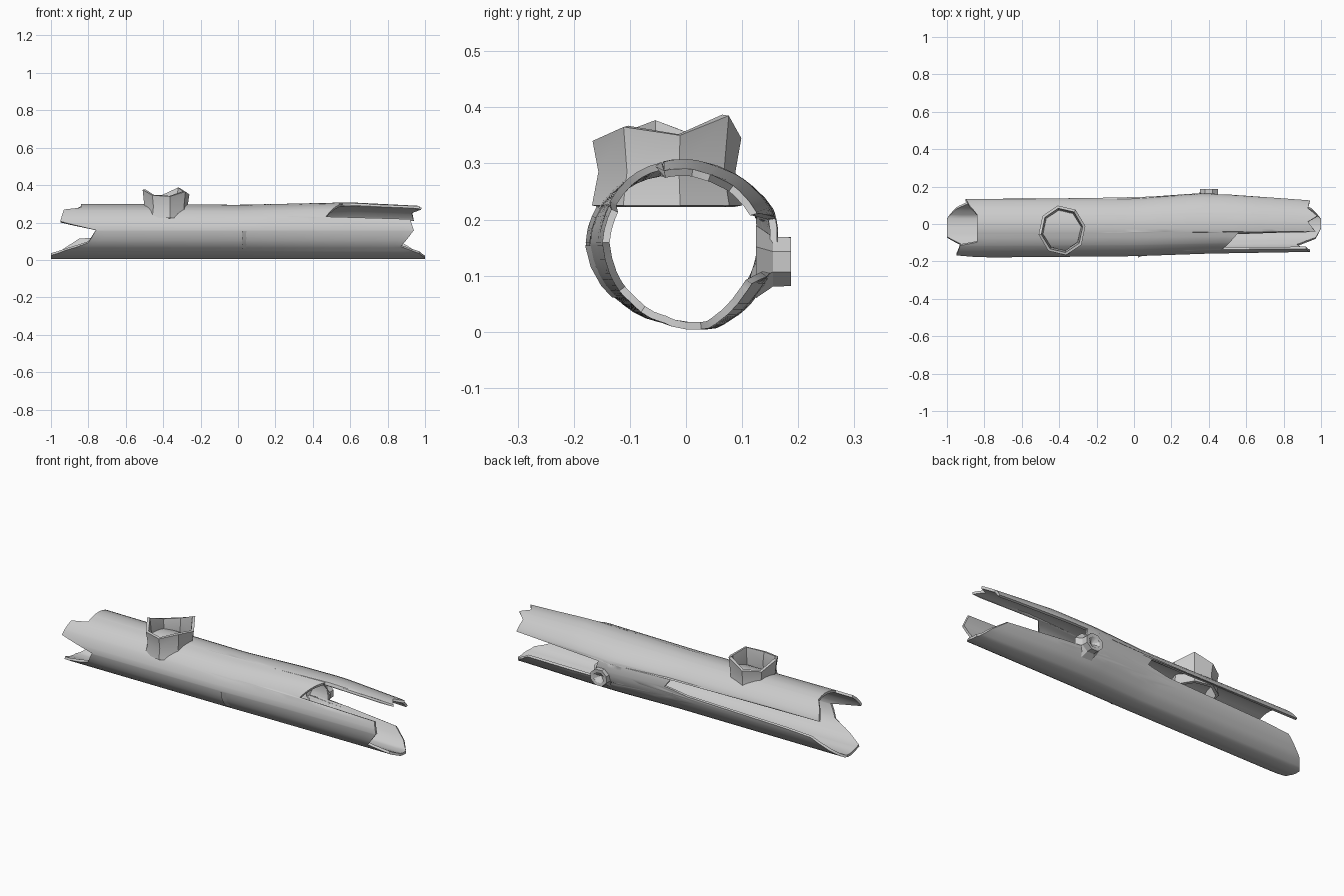
import bpy
from math import sin, cos, radians
from mathutils import Vector

if "Cube" in bpy.data.objects:
    bpy.data.objects.remove(bpy.data.objects["Cube"])

bark = bpy.data.materials.new("grey_bark")
bark.use_nodes = True
bark.diffuse_color = (0.6, 0.6, 0.6, 1)
bark.node_tree.nodes["Principled BSDF"].inputs["Base Color"].default_value = (0.6, 0.6, 0.6, 1)


def lerp_list(points, t, period=None):
    """Piecewise linear lookup, optionally wrapping round."""
    pts = sorted(points)
    if period:
        pts = ([(p - period, v) for p, v in pts] + pts + [(p + period, v) for p, v in pts])
    if t <= pts[0][0]:
        return pts[0][1]
    for (a, u), (b, v) in zip(pts, pts[1:]):
        if a <= t <= b:
            return u + (v - u) * (t - a) / (b - a)
    return pts[-1][1]


def shell(name, columns, thickness, angle=35):
    """Closed sleeve of vertex columns with a wall thickness."""
    n, m = len(columns), len(columns[0])
    verts = [v for col in columns for v in col]
    faces = [(i * m + j, i * m + j + 1, (i + 1) % n * m + j + 1, (i + 1) % n * m + j)
             for i in range(n) for j in range(m - 1)]
    mesh = bpy.data.meshes.new(name)
    mesh.from_pydata(verts, [], faces)
    mesh.materials.append(bark)
    obj = bpy.data.objects.new(name, mesh)
    bpy.context.collection.objects.link(obj)
    bpy.ops.object.select_all(action="DESELECT")
    bpy.context.view_layer.objects.active = obj
    obj.select_set(True)
    bpy.ops.object.mode_set(mode="EDIT")
    bpy.ops.mesh.select_all(action="SELECT")
    bpy.ops.mesh.normals_make_consistent(inside=False)
    bpy.ops.object.mode_set(mode="OBJECT")
    # The wall always grows towards the axis
    centre = sum((Vector(v) for v in verts), Vector()) / len(verts)
    score = sum((p.center - centre).dot(p.normal) * p.area for p in mesh.polygons)
    if score < 0:
        mesh.flip_normals()
    if thickness:
        wall = obj.modifiers.new("wall", "SOLIDIFY")
        wall.thickness, wall.offset = thickness, -1
        bpy.ops.object.modifier_apply(modifier="wall")
    bpy.ops.object.shade_smooth_by_angle(angle=radians(angle))
    return obj


# Trunk cross-section: angle from the back, over the top, to radius
SECTION = [(2, .165), (22, .17), (67, .152), (102, .143), (148, .15), (178, .155),
           (228, .137), (262, .139), (295, .163), (329, .16)]
# Broken ends: angle to x; the deep dips are the long cracks
RIGHT_SIDE_END = [(2, .03), (17, 0), (20, -.9), (40, -.88), (60, -.84), (120, -.84),
                  (128, -.93), (160, -.95), (168, -.87), (178, -.76), (205, -.8),
                  (228, -.92), (250, -1), (290, -1), (315, -.95), (330, -.9),
                  (344, -.85), (348, -.7), (354, -.1)]
LEFT_SIDE_END = [(16, .42), (21, .94), (45, .93), (62, .98), (75, .93), (97, .97),
                 (99, .56), (150, .47), (153, .92), (178, .94), (215, .87),
                 (240, .97), (270, 1), (290, 1), (315, .95), (335, .88), (342, .45)]
FRONT_SCALE = [(-.9, 1), (0, .95), (.4, .86), (.95, .8)]
BACK_SCALE = [(-.9, 1), (0, 1), (.35, 1.15), (.55, 1.12), (.95, .95)]
TOP_SCALE = [(-.9, 1), (0, .96), (.6, 1.05), (.95, .93)]


def trunk_point(x, angle):
    r = lerp_list(SECTION, angle, 360)
    y, z = r * cos(radians(angle)), r * sin(radians(angle))
    y *= lerp_list(BACK_SCALE if y > 0 else FRONT_SCALE, x)
    z *= lerp_list(TOP_SCALE, x) if z > 0 else 1
    return Vector((x, y - .025, z + .154))


# Hollow trunk
angles = sorted({a for a, _ in SECTION + RIGHT_SIDE_END + LEFT_SIDE_END} | set(range(0, 360, 10)))
steps = 32
columns = []
for a in angles:
    x0, x1 = lerp_list(RIGHT_SIDE_END, a, 360), lerp_list(LEFT_SIDE_END, a, 360)
    columns.append([trunk_point(x0 + (x1 - x0) * s / steps, a) for s in range(steps + 1)])
shell("hollow_trunk", columns, .013)

# Broken branch stump on top
TIPS = [.35, .385, .345, .34, .375, .345, .34, .365]
stump = []
for i, tip in enumerate(TIPS):
    c, s = cos(radians(i * 45 + 10)), sin(radians(i * 45 + 10))
    stump.append([Vector((-.385 + c * r, -.034 + s * r * 1.06, z))
                  for r, z in ((.128, .225), (.117, .285), (.127, tip))])
shell("branch_stump", stump, .015, 30)

# Small knot on the back
knot = []
for i in range(8):
    c, s = cos(radians(i * 45 + 22)), sin(radians(i * 45 + 22))
    knot.append([Vector((.4 + c * r * 1.1, y, .125 + s * r))
                 for r, y in ((.07, .125), (.048, .155), (.047, .187), (.03, .185), (.001, .16))])
shell("knot", knot, 0, 30)

# Thin raised splinter on the front
splinter = []
for out in (-.004, .009):
    splinter.append([trunk_point(.03 - out, a) + Vector((0, -max(out, 0), 0)) for a in (180, 195, 210, 222)])
splinter.append([trunk_point(.045, a) for a in (180, 195, 210, 222)])
shell("bark_splinter", splinter, 0, 30)
